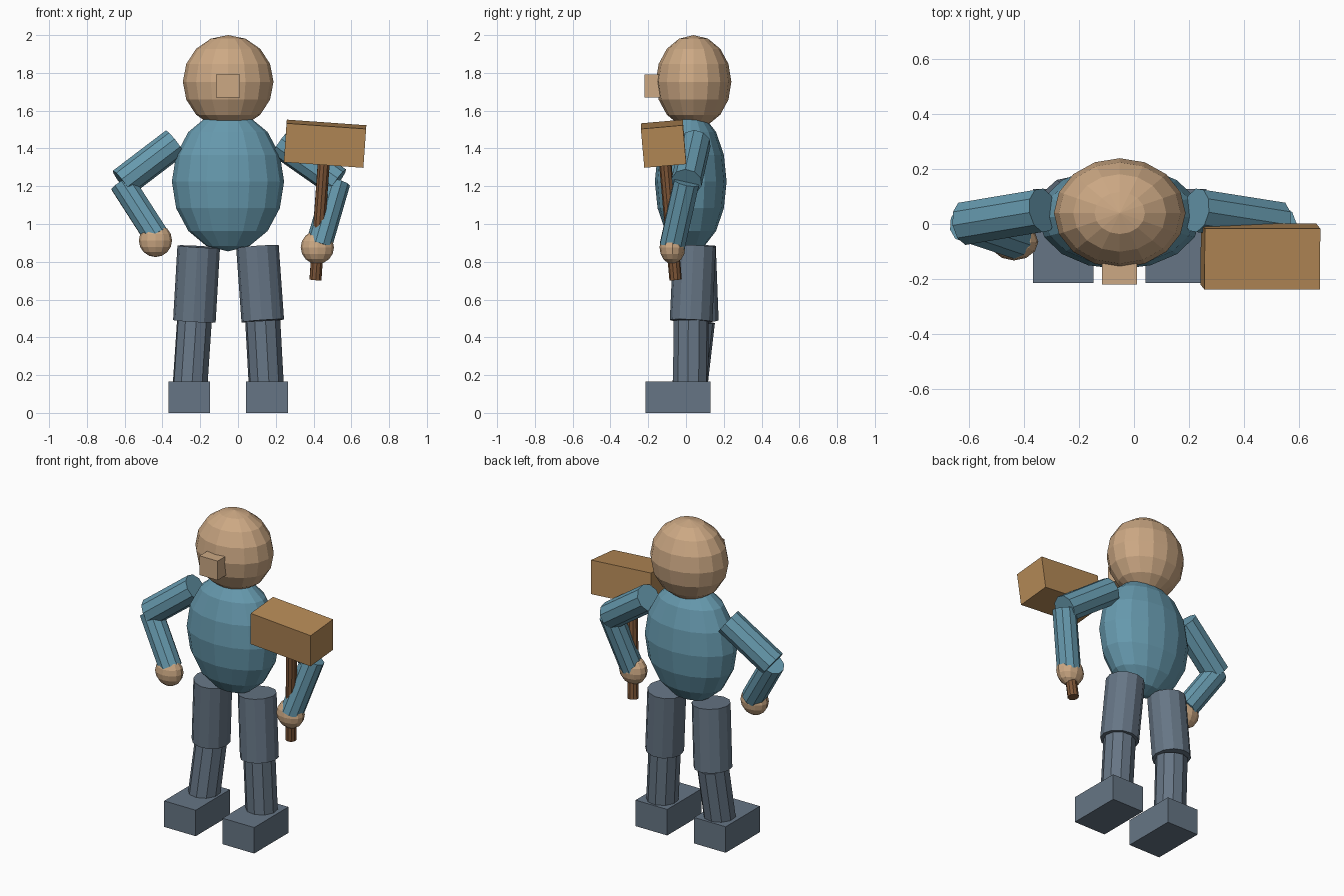
import bpy
from mathutils import Vector, Matrix

if "Cube" in bpy.data.objects:
    bpy.data.objects.remove(bpy.data.objects["Cube"])


def material(name, rgb):
    m = bpy.data.materials.new(name)
    m.diffuse_color = (*rgb, 1)
    m.use_nodes = True
    m.node_tree.nodes["Principled BSDF"].inputs["Base Color"].default_value = m.diffuse_color
    return m


SKIN = material("skin tan", (0.604, 0.393, 0.230))
SHIRT = material("shirt blue", (0.133, 0.319, 0.420))
SLATE = material("trouser slate", (0.133, 0.179, 0.234))
WOOD = material("mallet wood", (0.462, 0.253, 0.095))
DARK = material("handle brown", (0.212, 0.095, 0.040))


def finish(name, mat):
    ob = bpy.context.object
    ob.name = name
    ob.data.materials.append(mat)
    return ob


def ball(name, mat, centre, radii, segments=16, rings=8):
    bpy.ops.mesh.primitive_uv_sphere_add(segments=segments, ring_count=rings,
                                         radius=1, location=centre)
    ob = finish(name, mat)
    ob.scale = radii
    return ob


def box(name, mat, centre, size):
    bpy.ops.mesh.primitive_cube_add(size=1, location=centre)
    ob = finish(name, mat)
    ob.scale = size
    return ob


def rod(name, mat, start, end, radius, sides=10):
    a, b = Vector(start), Vector(end)
    bpy.ops.mesh.primitive_cylinder_add(vertices=sides, radius=radius,
                                        depth=(b - a).length, location=(a + b) / 2)
    ob = finish(name, mat)
    ob.rotation_euler = (b - a).to_track_quat('Z', 'Y').to_euler()
    return ob


# Head, nose and torso
ball("head", SKIN, (-0.052, 0.04, 1.753), (0.24, 0.2, 0.247))
box("nose", SKIN, (-0.053, -0.16, 1.73), (0.127, 0.12, 0.122))
ball("torso", SHIRT, (-0.053, 0.025, 1.225), (0.297, 0.19, 0.37))

# Legs: hip, knee and ankle points, with block feet
legs = {
    "left": ((-0.208, 0.045, 0.88), (-0.231, 0.06, 0.485), (-0.254, 0.02, 0.14), -0.258),
    "right": ((0.103, 0.045, 0.88), (0.131, 0.027, 0.487), (0.15, 0.024, 0.14), 0.153),
}
for side, (hip, knee, ankle, foot_x) in legs.items():
    rod(side + "_thigh", SLATE, hip, knee, 0.113, 12)
    rod(side + "_shin", SLATE, knee, ankle, 0.094)
    box(side + "_foot", SLATE, (foot_x, -0.043, 0.0825), (0.222, 0.343, 0.165))

# Arms: shoulder, elbow, wrist and hand points
arms = {
    "left": ((-0.333, 0.05, 1.43), (-0.613, 0.003, 1.217),
             (-0.433, -0.058, 0.937), (-0.437, -0.065, 0.913)),
    "right": ((0.227, 0.05, 1.43), (0.525, 0.003, 1.222),
              (0.428, -0.072, 0.887), (0.42, -0.072, 0.876)),
}
for side, (shoulder, elbow, wrist, hand) in arms.items():
    rod(side + "_upper_arm", SHIRT, shoulder, elbow, 0.082)
    rod(side + "_forearm", SHIRT, elbow, wrist, 0.07)
    ball(side + "_hand", SKIN, hand, (0.088, 0.068, 0.088), 12, 8)

# Mallet: handle through the right hand, block across its top
grip, top = Vector((0.41, -0.055, 0.705)), Vector((0.461, -0.119, 1.425))
rod("mallet_handle", DARK, grip, top, 0.033)
up = (top - grip).normalized()
across = Vector((1, 0, -0.065))
across = (across - up * across.dot(up)).normalized()
depth = up.cross(across)
block = box("mallet_head", WOOD, top, (0.422, 0.223, 0.207))
block.rotation_euler = Matrix((across, depth, up)).transposed().to_euler()
